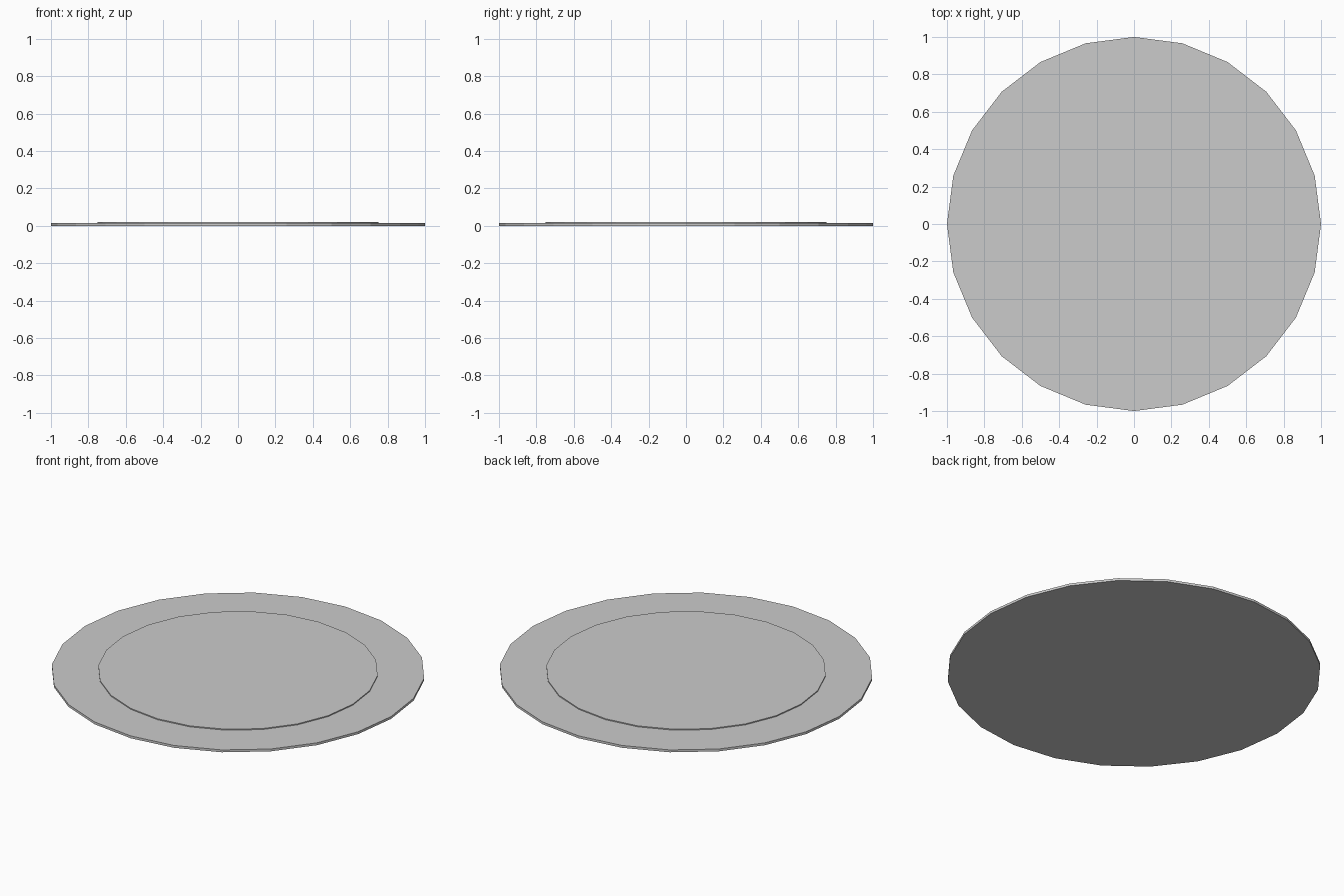
import bpy

if "Cube" in bpy.data.objects:
    bpy.data.objects.remove(bpy.data.objects["Cube"])

SIDES = 24


def disc(name, radius, z_bottom, z_top):
    bpy.ops.mesh.primitive_cylinder_add(
        vertices=SIDES, radius=radius, depth=z_top - z_bottom,
        location=(0, 0, (z_bottom + z_top) / 2))
    obj = bpy.context.object
    obj.name = name
    return obj


# Wide thin base plate
disc("base_plate", 1.0, 0.0, 0.014)

# Smaller raised plate on top
disc("raised_plate", 0.75, 0.014, 0.02)
